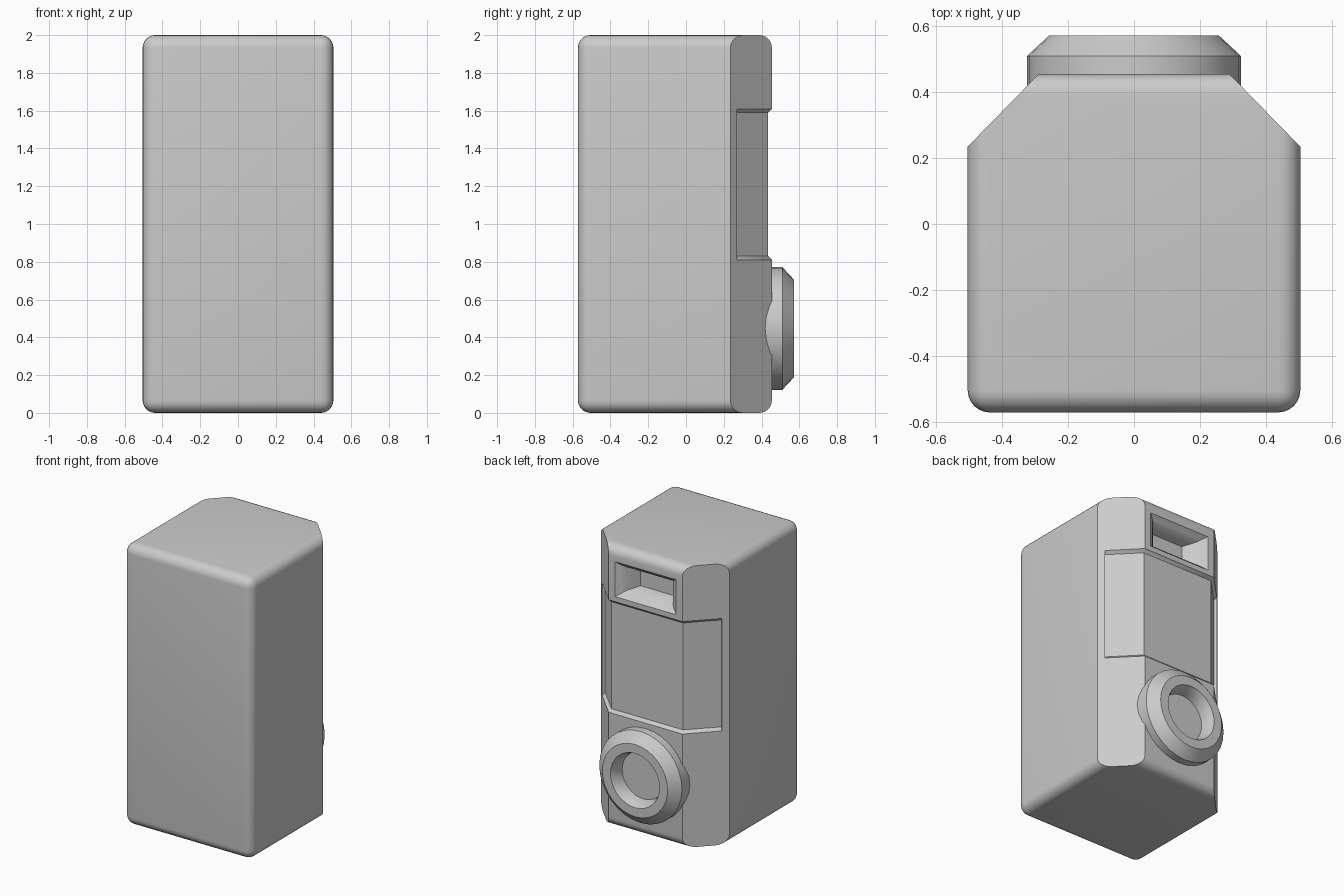
import bpy, bmesh, math
from mathutils import Vector

if "Cube" in bpy.data.objects:
    bpy.data.objects.remove(bpy.data.objects["Cube"])


def loft(name, rings):
    """Closed solid skinned through rings of equal point count."""
    bm = bmesh.new()
    rows = [[bm.verts.new(p) for p in ring] for ring in rings]
    n = len(rows[0])
    for a, b in zip(rows, rows[1:]):
        for i in range(n):
            j = (i + 1) % n
            bm.faces.new((a[i], a[j], b[j], b[i]))
    bm.faces.new(rows[0])
    bm.faces.new(rows[-1])
    bmesh.ops.recalc_face_normals(bm, faces=bm.faces)
    return finish(name, bm)


def finish(name, bm):
    mesh = bpy.data.meshes.new(name)
    bm.to_mesh(mesh)
    bm.free()
    ob = bpy.data.objects.new(name, mesh)
    bpy.context.collection.objects.link(ob)
    return ob


def activate(ob):
    bpy.ops.object.select_all(action='DESELECT')
    ob.select_set(True)
    bpy.context.view_layer.objects.active = ob


def carve(ob, cutter):
    cutter.hide_render = True
    mod = ob.modifiers.new("carve", 'BOOLEAN')
    mod.operation = 'DIFFERENCE'
    mod.solver = 'EXACT'
    mod.object = cutter
    activate(ob)
    bpy.ops.object.modifier_apply(modifier=mod.name)
    bpy.data.objects.remove(cutter)


def smooth(ob, angle=32):
    activate(ob)
    bpy.ops.object.shade_smooth_by_angle(angle=math.radians(angle))


# Cabinet body: rounded box with its two rear corners sliced off
X, FRONT, BACK = 0.505, -0.572, 0.455
bm = bmesh.new()
bmesh.ops.create_cube(bm, size=1)
for v in bm.verts:
    v.co = (v.co.x * 2 * X, FRONT + (v.co.y + 0.5) * (BACK - FRONT), (v.co.z + 0.5) * 2)
bmesh.ops.bevel(bm, geom=bm.edges[:], offset=0.067, segments=6, profile=0.5,
                affect='EDGES', clamp_overlap=True)
normal = Vector((0.715, 0.699, 0)).normalized()
for s in (1, -1):
    no = Vector((s * normal.x, normal.y, 0))
    cut = bmesh.ops.bisect_plane(bm, geom=bm.verts[:] + bm.edges[:] + bm.faces[:],
                                 plane_co=(s * X, 0.235, 0), plane_no=no, clear_outer=True)
    edges = [e for e in cut['geom_cut'] if isinstance(e, bmesh.types.BMEdge)]
    bmesh.ops.contextual_create(bm, geom=edges)
bmesh.ops.recalc_face_normals(bm, faces=bm.faces)
body = finish("cabinet_body", bm)

# Shallow screen recess wrapping across the back and both angled corners
path = [((0.471, 0.27), (normal.x, normal.y)), ((0.29, BACK), (0.421, 1))]
path += [((-p[0], p[1]), (-d[0], d[1])) for p, d in reversed(path)]
rings = []
for (px, py), (dx, dy) in path:
    rings.append([(px + dx * o, py + dy * o, z) for o, z in
                  ((0.02, 0.79), (0.02, 1.63), (-0.02, 1.59), (-0.02, 0.83))])
carve(body, loft("recess_cutter", rings))

# Flared rectangular slot near the top of the back
slot = []
for y, hx, z0, z1 in ((0.47, 0.26, 1.632, 1.905), (0.45, 0.235, 1.65, 1.89),
                      (0.43, 0.205, 1.67, 1.87), (0.41, 0.185, 1.685, 1.855),
                      (0.32, 0.135, 1.70, 1.84)):
    slot.append([(-hx, y, z0), (hx, y, z0), (hx, y, z1), (-hx, y, z1)])
carve(body, loft("slot_cutter", slot))
smooth(body)

# Round bezel with a dished centre, low on the back
profile = [(0.325, 0.40), (0.325, 0.51), (0.257, 0.573), (0.193, 0.573),
           (0.182, 0.55), (0.172, 0.52), (0.166, 0.48)]
SIDES = 32
bezel = loft("round_bezel", [
    [(r * math.cos(2 * math.pi * i / SIDES), y, 0.447 + r * math.sin(2 * math.pi * i / SIDES))
     for i in range(SIDES)] for r, y in profile])
smooth(bezel)
